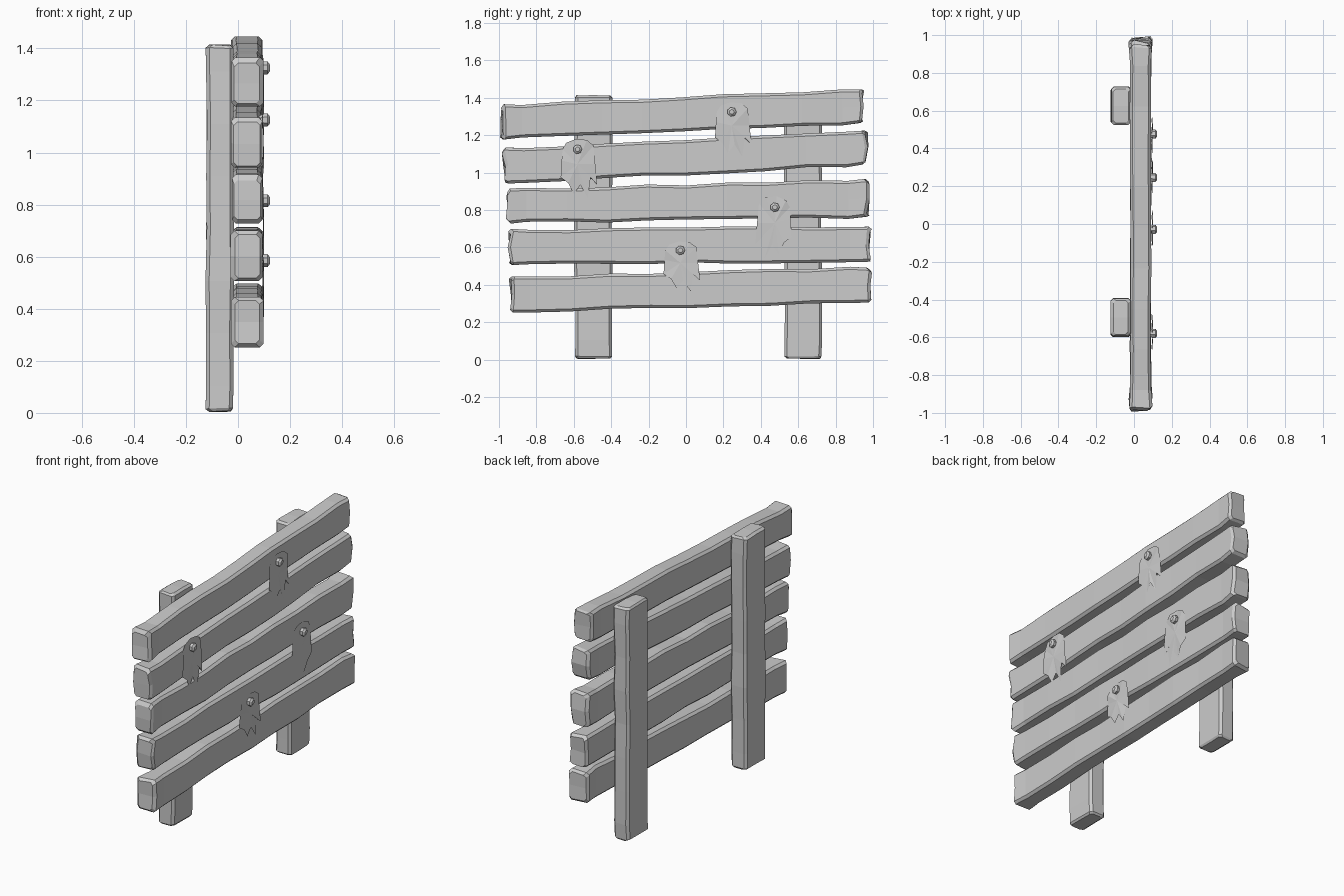
import bpy, bmesh, math, random
from mathutils import Vector

if "Cube" in bpy.data.objects:
    bpy.data.objects.remove(bpy.data.objects["Cube"])

random.seed(4)


def finish(name, bm):
    bmesh.ops.recalc_face_normals(bm, faces=bm.faces[:])
    me = bpy.data.meshes.new(name)
    bm.to_mesh(me)
    bm.free()
    ob = bpy.data.objects.new(name, me)
    bpy.context.collection.objects.link(ob)
    return ob


def jit(a):
    return random.uniform(-a, a)


def section(x0, x1, lo, hi, c):
    """Chamfered rectangle with a middle point on each broad side: (x, width)."""
    m = (lo + hi) / 2
    return [(x0 + c, lo), (x1 - c, lo), (x1, lo + c), (x1, m), (x1, hi - c),
            (x1 - c, hi), (x0 + c, hi), (x0, hi - c), (x0, m), (x0, lo + c)]


def board(name, start, end, x0, x1, place, n=9, wobble=0.006, ragged=0.01, flare=0.006):
    """Rough timber lofted between (t, low, high) at each end."""
    bm = bmesh.new()
    rings = []
    ts = [0] + [(i + 0.5) / n for i in range(n)] + [1]
    ts = [0, 0.008] + ts[1:-1] + [0.992, 1]
    for k, f in enumerate(ts):
        t, lo, hi = [a + (b - a) * f for a, b in zip(start, end)]
        lo, hi = lo + jit(wobble), hi + jit(wobble)
        tip = k in (0, len(ts) - 1)
        near = f < 0.02 or f > 0.98
        g = flare if near else 0
        inset = 0.012 if tip else 0
        pts = section(x0 - g + jit(0.003) + inset, x1 + g + jit(0.003) - inset,
                      lo + inset, hi - inset, 0.014)
        if near:
            rag = [jit(ragged) for _ in pts] if k in (0, len(ts) - 2) else rag_prev
            rag_prev = rag
        else:
            rag = [0] * len(pts)
        rings.append([bm.verts.new(place(x, t + r, w)) for (x, w), r in zip(pts, rag)])
    for a, b in zip(rings, rings[1:]):
        for i in range(len(a)):
            j = (i + 1) % len(a)
            bm.faces.new((a[i], a[j], b[j], b[i]))
    # end grain split across the middle
    for r in (rings[0], rings[-1]):
        bm.faces.new([r[i] for i in (8, 9, 0, 1, 2, 3)])
        bm.faces.new([r[i] for i in (3, 4, 5, 6, 7, 8)])
    return finish(name, bm)


# Horizontal planks, tilted progressively more toward the top
planks = [((-0.985, 1.18, 1.36), (0.945, 1.26, 1.45)),
          ((-0.975, 0.94, 1.13), (0.965, 1.04, 1.225)),
          ((-0.96, 0.73, 0.91), (0.975, 0.76, 0.965)),
          ((-0.945, 0.51, 0.695), (0.985, 0.52, 0.715)),
          ((-0.94, 0.25, 0.44), (0.985, 0.31, 0.495))]
for i, (a, b) in enumerate(planks):
    board(f"plank_{i + 1}", a, b, -0.02, 0.09, lambda x, t, w: Vector((x, t, w)))

# Two upright posts behind
for side, y0 in (("left", -0.595), ("right", 0.525)):
    board(f"post_{side}", (0.005, y0, y0 + 0.2), (1.412, y0, y0 + 0.2), -0.122, -0.018,
          lambda x, t, w: Vector((x, w, t)), n=7, wobble=0.004, ragged=0.003, flare=0)

# Torn scraps pinned by nails; outline relative to the nail as (y, z)
outline = [(-0.08, 0.0), (-0.06, 0.035), (-0.01, 0.055), (0.05, 0.05), (0.085, 0.02),
           (0.095, -0.08), (0.105, -0.19), (0.07, -0.15), (0.055, -0.26),
           (0.015, -0.19), (-0.02, -0.24), (-0.05, -0.18), (-0.09, -0.15), (-0.085, -0.06)]
pins = [(-0.58, 1.125, 1, 1.0), (0.245, 1.325, 1, 0.92),
        (0.475, 0.815, -1, 1.05), (-0.03, 0.585, 1, 0.85)]
for i, (y, z, flip, s) in enumerate(pins):
    bm = bmesh.new()
    hub = bm.verts.new((0.099, y, z - 0.08 * s))
    rim = [bm.verts.new((0.096 + jit(0.004), y + flip * p, z + q * s)) for p, q in outline]
    for j in range(len(rim)):
        bm.faces.new((hub, rim[j], rim[(j + 1) % len(rim)]))
    finish(f"torn_scrap_{i + 1}", bm)

    # faceted nail head: shaft ring, wide ring, small domed top
    bm = bmesh.new()
    rings = []
    for x, r in ((0.08, 0.016), (0.1, 0.025), (0.114, 0.025), (0.123, 0.013)):
        rings.append([bm.verts.new((x, y + r * math.cos(k * math.tau / 7),
                                    z + r * math.sin(k * math.tau / 7))) for k in range(7)])
    for a, b in zip(rings, rings[1:]):
        for k in range(7):
            bm.faces.new((a[k], a[(k + 1) % 7], b[(k + 1) % 7], b[k]))
    bm.faces.new(rings[0])
    bm.faces.new(rings[-1])
    finish(f"nail_{i + 1}", bm)
